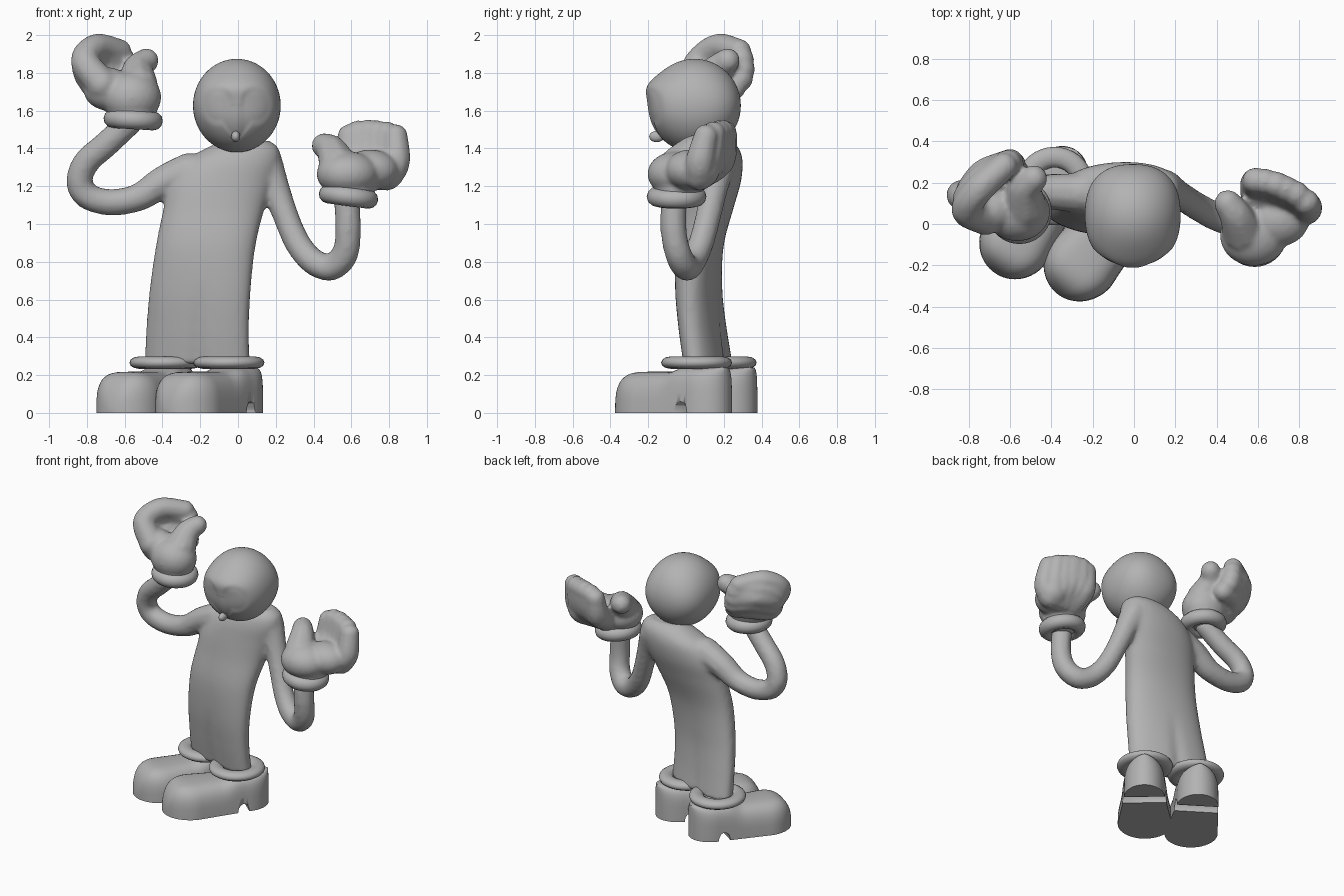
import bpy, bmesh, math
from mathutils import Vector, Matrix

if "Cube" in bpy.data.objects:
    bpy.data.objects.remove(bpy.data.objects["Cube"])

grey = bpy.data.materials.new("plain grey")
grey.diffuse_color = (0.45, 0.45, 0.45, 1)
grey.use_nodes = True
grey.node_tree.nodes["Principled BSDF"].inputs["Base Color"].default_value = grey.diffuse_color


def finish(name, bm, fuse=0, angle=40, soften=6):
    """Turn a bmesh into an object; fuse > 0 blends overlapping pieces."""
    bmesh.ops.recalc_face_normals(bm, faces=bm.faces)
    me = bpy.data.meshes.new(name)
    bm.to_mesh(me)
    bm.free()
    me.materials.append(grey)
    ob = bpy.data.objects.new(name, me)
    bpy.context.collection.objects.link(ob)
    bpy.ops.object.select_all(action='DESELECT')
    bpy.context.view_layer.objects.active = ob
    ob.select_set(True)
    if fuse:
        m = ob.modifiers.new("fuse", 'REMESH')
        m.mode, m.voxel_size, m.use_smooth_shade = 'VOXEL', fuse, True
        m = ob.modifiers.new("soften", 'SMOOTH')
        m.factor, m.iterations = 0.5, soften
    else:
        bpy.ops.object.shade_smooth_by_angle(angle=math.radians(angle))
    return ob


def blob(bm, c, r, sub=2):
    mat = Matrix.Translation(c) @ Matrix.Diagonal((*r, 1))
    return bmesh.ops.create_icosphere(bm, subdivisions=sub, radius=1, matrix=mat)['verts']


def spline(pts, step):
    """Evenly stepped smooth curve through points of any dimension."""
    p = [Vector(q) for q in pts]
    p = [2 * p[0] - p[1]] + p + [2 * p[-1] - p[-2]]
    for a, b, c, d in zip(p, p[1:], p[2:], p[3:]):
        n = max(2, math.ceil((c - b).length / step))
        for i in range(n):
            t = i / n
            yield 0.5 * (2 * b + (c - a) * t + (2 * a - 5 * b + 4 * c - d) * t * t
                         + (3 * b - a - 3 * c + d) * t ** 3)
    yield p[-2]


def limb(bm, pts):
    """Rounded tube through (x, y, z, radius) points."""
    for q in spline(pts, 0.016):
        blob(bm, q[:3], (q[3],) * 3)


def loft(bm, rings):
    rows = [[bm.verts.new(v) for v in r] for r in rings]
    for a, b in zip(rows, rows[1:]):
        for i in range(len(a)):
            j = (i + 1) % len(a)
            bm.faces.new((a[i], a[j], b[j], b[i]))
    bm.faces.new(rows[0])
    bm.faces.new(rows[-1])


def spow(v, e):
    return math.copysign(abs(v) ** e, v)


# Body and arms: z, x range, y range, sideways skew
bm = bmesh.new()
sections = [(0.26, -0.495, 0.062, 0.01, 0.222, -0.25), (0.45, -0.485, 0.058, -0.02, 0.195, -0.23),
            (0.65, -0.468, 0.067, -0.045, 0.18, -0.18), (0.88, -0.435, 0.092, -0.05, 0.195, -0.1),
            (1.08, -0.395, 0.14, -0.02, 0.25, -0.03), (1.22, -0.365, 0.19, 0.0, 0.29, 0),
            (1.33, -0.29, 0.225, 0.02, 0.3, 0), (1.40, -0.17, 0.215, 0.05, 0.28, 0),
            (1.44, -0.09, 0.17, 0.09, 0.24, 0)]
rings = []
for z, x0, x1, y0, y1, skew in spline(sections, 0.03):
    ring = []
    for i in range(64):
        a = math.tau * i / 64
        u = spow(math.cos(a), 0.92)
        pinch = 1 - 0.2 * math.exp(-(u / 0.13) ** 2) * max(0, (0.7 - z) / 0.45)
        x = (x0 + x1) / 2 + (x1 - x0) / 2 * u
        y = (y0 + y1) / 2 + (y1 - y0) / 2 * spow(math.sin(a), 0.9) * pinch
        ring.append((x, y + skew * (x - (x0 + x1) / 2), z))
    rings.append(ring)
loft(bm, rings)
limb(bm, [(0.14, 0.17, 1.32, 0.1), (0.195, 0.15, 1.2, 0.078), (0.25, 0.12, 1.05, 0.07),
          (0.315, 0.08, 0.9, 0.07), (0.4, 0.035, 0.8, 0.072), (0.495, 0.0, 0.772, 0.074),
          (0.565, -0.04, 0.84, 0.073), (0.583, -0.065, 0.96, 0.071), (0.575, -0.065, 1.14, 0.07)])
limb(bm, [(-0.26, 0.15, 1.28, 0.1), (-0.4, 0.155, 1.22, 0.088), (-0.53, 0.155, 1.14, 0.076),
          (-0.68, 0.155, 1.115, 0.072), (-0.8, 0.15, 1.15, 0.072), (-0.84, 0.14, 1.23, 0.072),
          (-0.8, 0.12, 1.33, 0.072), (-0.7, 0.09, 1.42, 0.072), (-0.57, 0.06, 1.54, 0.07)])
finish("body_and_arms", bm, 0.015)

# Right glove, cupped with fingertips up
bm = bmesh.new()
blob(bm, (0.58, -0.055, 1.265), (0.165, 0.15, 0.12), 3)
blob(bm, (0.6, -0.04, 1.18), (0.125, 0.125, 0.09), 3)
blob(bm, (0.7, 0.02, 1.285), (0.15, 0.13, 0.11), 3)
blob(bm, (0.775, 0.085, 1.29), (0.105, 0.095, 0.1), 3)
limb(bm, [(0.53, -0.04, 1.31, 0.105), (0.495, 0.04, 1.39, 0.082), (0.455, 0.1, 1.415, 0.068)])
for x, y, z, bx in [(0.59, 0.21, 1.465, 0.61), (0.635, 0.205, 1.485, 0.64),
                    (0.69, 0.19, 1.49, 0.69), (0.735, 0.17, 1.485, 0.73),
                    (0.785, 0.145, 1.48, 0.765), (0.835, 0.105, 1.465, 0.79)]:
    limb(bm, [(bx, 0.07, 1.26, 0.085), (x, y - 0.03, z - 0.13, 0.08), (x, y, z, 0.066)])
finish("right_glove", bm, 0.012, soften=8)

# Left glove, fingers wrapping round like a hook
bm = bmesh.new()
blob(bm, (-0.565, 0.06, 1.67), (0.16, 0.145, 0.14), 3)
blob(bm, (-0.56, 0.06, 1.59), (0.13, 0.125, 0.08), 3)
blob(bm, (-0.69, 0.07, 1.715), (0.13, 0.11, 0.115), 3)
limb(bm, [(-0.53, 0.08, 1.73, 0.11), (-0.53, 0.17, 1.82, 0.082), (-0.485, 0.22, 1.865, 0.068)])
for path in ([(-0.72, 0.03, 1.74), (-0.81, 0.07, 1.86), (-0.75, 0.17, 1.935), (-0.63, 0.28, 1.915)],
             [(-0.72, 0.05, 1.73), (-0.805, 0.11, 1.83), (-0.74, 0.21, 1.89), (-0.61, 0.295, 1.87)],
             [(-0.72, 0.06, 1.72), (-0.795, 0.13, 1.8), (-0.73, 0.24, 1.84), (-0.6, 0.3, 1.82)],
             [(-0.71, 0.08, 1.71), (-0.77, 0.14, 1.76), (-0.7, 0.24, 1.79), (-0.59, 0.29, 1.77)],
             [(-0.66, 0.09, 1.69), (-0.72, 0.14, 1.71), (-0.66, 0.22, 1.73), (-0.57, 0.25, 1.72)]):
    limb(bm, [(*p, r) for p, r in zip(path, (0.088, 0.078, 0.074, 0.068))])
finish("left_glove", bm, 0.012, soften=9)


# Rolled cuffs at wrists and ankles
def cuff(name, c, major, minor, flat, tilt=0):
    bm = bmesh.new()
    rot = Matrix.Rotation(tilt, 3, 'Y')
    rows = []
    for i in range(36):
        a = math.tau * i / 36
        row = []
        for j in range(12):
            b = math.tau * j / 12
            r = major + minor * math.cos(b)
            v = Vector((r * math.cos(a), r * math.sin(a), minor * flat * math.sin(b)))
            row.append(bm.verts.new(rot @ v + Vector(c)))
        rows.append(row)
    for i in range(36):
        for j in range(12):
            a, b, k = rows[i], rows[(i + 1) % 36], (j + 1) % 12
            bm.faces.new((a[j], b[j], b[k], a[k]))
    finish(name, bm, angle=60)


cuff("right_wrist_cuff", (0.585, -0.05, 1.145), 0.108, 0.05, 1.0, 0.13)
cuff("left_wrist_cuff", (-0.555, 0.06, 1.552), 0.107, 0.05, 1.0, 0.06)
cuff("right_ankle_cuff", (-0.048, 0.056, 0.266), 0.138, 0.05, 0.65)
cuff("left_ankle_cuff", (-0.385, 0.184, 0.266), 0.14, 0.05, 0.65)


# Shoes: bulbous toe, upright rounded heel, arched notch under the instep
# hw, tw are half widths; hl, tl are how far heel and toe reach past their centres
def shoe(name, heel, toe, hw, hl, tw, tl):
    heel, toe = Vector((*heel, 0)), Vector((*toe, 0))
    d = (toe - heel).normalized()
    side = Vector((-d.y, d.x, 0))
    L = (toe - heel).length
    bm = bmesh.new()
    rings = []
    for i in range(41):
        mid, half = (L + tl - hl) / 2, (L + tl + hl) / 2
        s = mid - half * 0.999 * math.cos(math.pi * i / 40)
        if s < 0:
            w = hw * math.sqrt(1 - (s / hl) ** 2)
        elif s > L:
            w = tw * math.sqrt(1 - ((s - L) / tl) ** 2)
        else:
            w = hw + (tw - hw) * s / L
        f = min(1, max(0, (s - 0.06) / 0.12))
        f = f * f * (3 - 2 * f)
        h = 0.24 - 0.022 * f
        if s > L:
            h *= max(0.01, 1 - ((s - L) / tl) ** 3.2) ** 0.5
        e = 0.42 + 0.18 * f
        ring = []
        for j in range(21):
            a = math.pi * j / 20
            p = heel + d * s + side * (w * spow(math.cos(a), e))
            ring.append((p.x, p.y, h * abs(math.sin(a)) ** e if 0 < j < 20 else 0))
        rings.append(ring)
    loft(bm, rings)
    ob = finish(name, bm)
    bm = bmesh.new()
    mat = Matrix.Translation(heel + d * 0.03) \
        @ Matrix.Rotation(math.atan2(side.y, side.x), 4, 'Z') \
        @ Matrix.Diagonal((1, 1, 1.5, 1)) @ Matrix.Rotation(math.pi / 2, 4, 'Y')
    bmesh.ops.create_cone(bm, cap_ends=True, segments=20, radius1=0.04, radius2=0.04,
                          depth=0.6, matrix=mat)
    cutter = finish("notch_cutter", bm)
    cutter.hide_render = True
    m = ob.modifiers.new("notch", 'BOOLEAN')
    m.operation, m.object = 'DIFFERENCE', cutter
    bpy.context.view_layer.objects.active = ob
    bpy.ops.object.modifier_apply(modifier="notch")
    bpy.data.objects.remove(cutter)


shoe("right_shoe", (-0.02, 0.085), (-0.25, -0.185), 0.137, 0.172, 0.182, 0.196)
shoe("left_shoe", (-0.37, 0.22), (-0.57, -0.085), 0.14, 0.165, 0.178, 0.185)

# Head with a strong brow and a softly sunken heart-shaped face
bm = bmesh.new()
for v in blob(bm, (0, 0, 0), (1, 1, 1), 6):
    fat = 1 + 0.12 * (v.co.x * v.co.y) ** 2 * 4 * 0.5
    x, y, z = v.co.x * 0.232 * fat, v.co.y * 0.245 * fat, v.co.z * 0.247
    if y < 0:
        lobe = 1 - math.hypot((abs(x) - 0.1) / 0.1, (z + 0.0) / 0.115)
        wedge = 1 - abs(x) / max(0.01, 0.19 * (z + 0.2) / 0.2) if -0.2 < z < 0 else 0
        dip = min(1, max(0, 2.5 * max(lobe, wedge * 0.9 - abs(z + 0.08))))
        y -= 0.032 * math.exp(-((z - 0.11) / 0.07) ** 2) * abs(v.co.y) ** 1.5
        y += 0.007 * dip * dip * (3 - 2 * dip) * min(1, abs(x) / 0.04)
    v.co = (x - 0.006, y + 0.045, z + 1.627)
finish("head", bm, angle=180)

# Nose
bm = bmesh.new()
blob(bm, (-0.012, -0.155, 1.463), (0.024, 0.04, 0.03), 3)
finish("nose", bm, angle=80)
